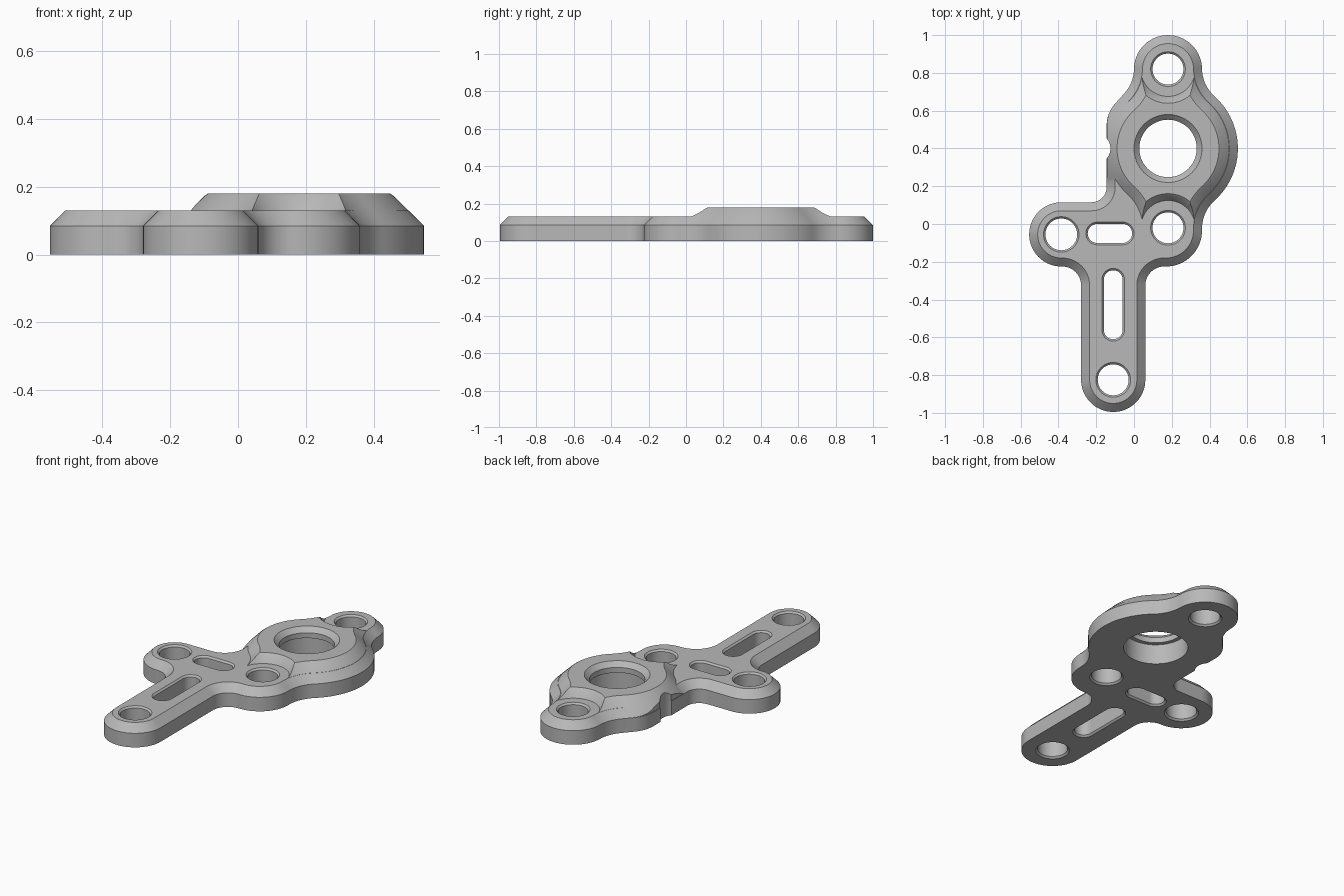
import bpy, bmesh
from math import acos, atan2, cos, sin, hypot, pi, ceil

if "Cube" in bpy.data.objects:
    bpy.data.objects.remove(bpy.data.objects["Cube"])

steel = bpy.data.materials.new("plain_grey")
steel.use_nodes = True
grey = (0.48, 0.48, 0.48, 1)
steel.diffuse_color = grey
steel.node_tree.nodes["Principled BSDF"].inputs["Base Color"].default_value = grey


def outline(circles, inset):
    """Belt around circles (x, y, r); a negative r is a concave fillet."""
    n = len(circles)
    if n == 1:
        x, y, r = circles[0]
        return [(x + (r - inset) * cos(2 * pi * i / 64),
                 y + (r - inset) * sin(2 * pi * i / 64)) for i in range(64)]
    normals = []
    for i, (x, y, r) in enumerate(circles):
        x2, y2, r2 = circles[(i + 1) % n]
        ratio = (r2 - r) / hypot(x2 - x, y2 - y)
        normals.append(atan2(y2 - y, x2 - x) + acos(max(-1, min(1, ratio))))
    points = []
    for i, (x, y, r) in enumerate(circles):
        start = normals[i - 1]
        sweep = (normals[i] - start) % (2 * pi)
        if r < 0:
            sweep -= 2 * pi
        if abs(sweep) > 1.75 * pi:
            sweep -= 2 * pi if sweep > 0 else -2 * pi
        steps = max(2, ceil(abs(sweep) / 0.09))
        for k in range(steps + 1):
            a = start + sweep * k / steps
            points.append((x - (r - inset) * cos(a), y - (r - inset) * sin(a)))
    return points


def loft(name, circles, levels):
    """Solid through the inset outlines given as (inset, z), bottom to top."""
    bm = bmesh.new()
    rings = [[bm.verts.new((x, y, z)) for x, y in outline(circles, inset)]
             for inset, z in levels]
    n = len(rings[0])
    for low, high in zip(rings, rings[1:]):
        for i in range(n):
            j = (i + 1) % n
            bm.faces.new((low[i], low[j], high[j], high[i]))
    bm.faces.new(rings[0][::-1])
    bm.faces.new(rings[-1])
    bmesh.ops.remove_doubles(bm, verts=bm.verts, dist=1e-5)
    mesh = bpy.data.meshes.new(name)
    bm.to_mesh(mesh)
    bm.free()
    mesh.materials.append(steel)
    obj = bpy.data.objects.new(name, mesh)
    bpy.context.collection.objects.link(obj)
    return obj


def combine(obj, other, operation):
    mod = obj.modifiers.new(operation, "BOOLEAN")
    mod.operation, mod.object, mod.solver = operation, other, "EXACT"
    bpy.context.view_layer.objects.active = obj
    bpy.ops.object.modifier_apply(modifier=mod.name)
    bpy.data.objects.remove(other)


HX, HY = 0.18, 0.40            # hub centre
hub_disc = (HX, HY, 0.37)
top_lobe = (HX, HY + 0.42, 0.18)
low_lobe = (HX, HY - 0.42, 0.18)


def neck(sx, sy):
    return (HX + sx * 0.38, HY + sy * 0.425, -0.2)


# Flat plate with a chamfered rim
plate_shape = [
    (-0.11, -0.825, 0.17), (0.16, -0.325, -0.1), (0.17, -0.035, 0.19),
    neck(1, -1), hub_disc, neck(1, 1), top_lobe, neck(-1, 1),
    (0.03, 0.52, 0.175), (-0.225, 0.195, -0.08),
    (-0.385, -0.055, 0.17), (-0.38, -0.325, -0.1)]
plate = loft("mounting_plate", plate_shape, [(0, 0), (0, 0.085), (0.045, 0.13)])

# Raised hub, trimmed to the plate's edge
hub_shape = [low_lobe, neck(1, -1), hub_disc, neck(1, 1),
             top_lobe, neck(-1, 1), hub_disc, neck(-1, -1)]
hub = loft("raised_hub", hub_shape,
           [(0.002, 0.01), (0.002, 0.085), (0.09, 0.173), (0.1, 0.18)])
combine(hub, loft("trim", plate_shape, [(0.001, -0.1), (0.001, 0.3)]), "INTERSECT")

# Sloped pockets that clear the two bolt lobes
for x, y, r in (top_lobe, low_lobe):
    combine(hub, loft("pocket", [(x, y, 0.138)],
                      [(0, 0.12), (-0.034, 0.172), (-0.065, 0.2)]), "DIFFERENCE")
combine(plate, hub, "UNION")

# Small scallop in the hub's flat side
combine(plate, loft("scallop", [(-0.205, HY, 0.08)], [(0, -0.1), (0, 0.3)]), "DIFFERENCE")

# Stepped main bore with a thin lip and a countersunk top
combine(plate, loft("main_bore", [(HX, HY, 0.152)],
                    [(-0.024, -0.1), (-0.024, 0.12), (0, 0.12), (0, 0.152),
                     (-0.028, 0.18), (-0.048, 0.2)]), "DIFFERENCE")

# Bolt holes and slots, with eased edges on both faces
openings = [
    [(HX, HY + 0.42, 0.082)], [(HX, HY - 0.42, 0.082)],
    [(-0.385, -0.055, 0.084)], [(-0.11, -0.825, 0.082)],
    [(-0.195, -0.05, 0.05), (-0.06, -0.05, 0.05)],
    [(-0.11, -0.56, 0.05), (-0.11, -0.295, 0.05)]]
for shape in openings:
    combine(plate, loft("opening", shape,
                        [(-0.02, -0.01), (0, 0.01), (0, 0.12), (-0.02, 0.14)]), "DIFFERENCE")

# Smooth curved walls, crisp edges
bpy.ops.object.select_all(action="DESELECT")
plate.select_set(True)
bpy.context.view_layer.objects.active = plate
bpy.ops.object.shade_smooth_by_angle(angle=0.45)
